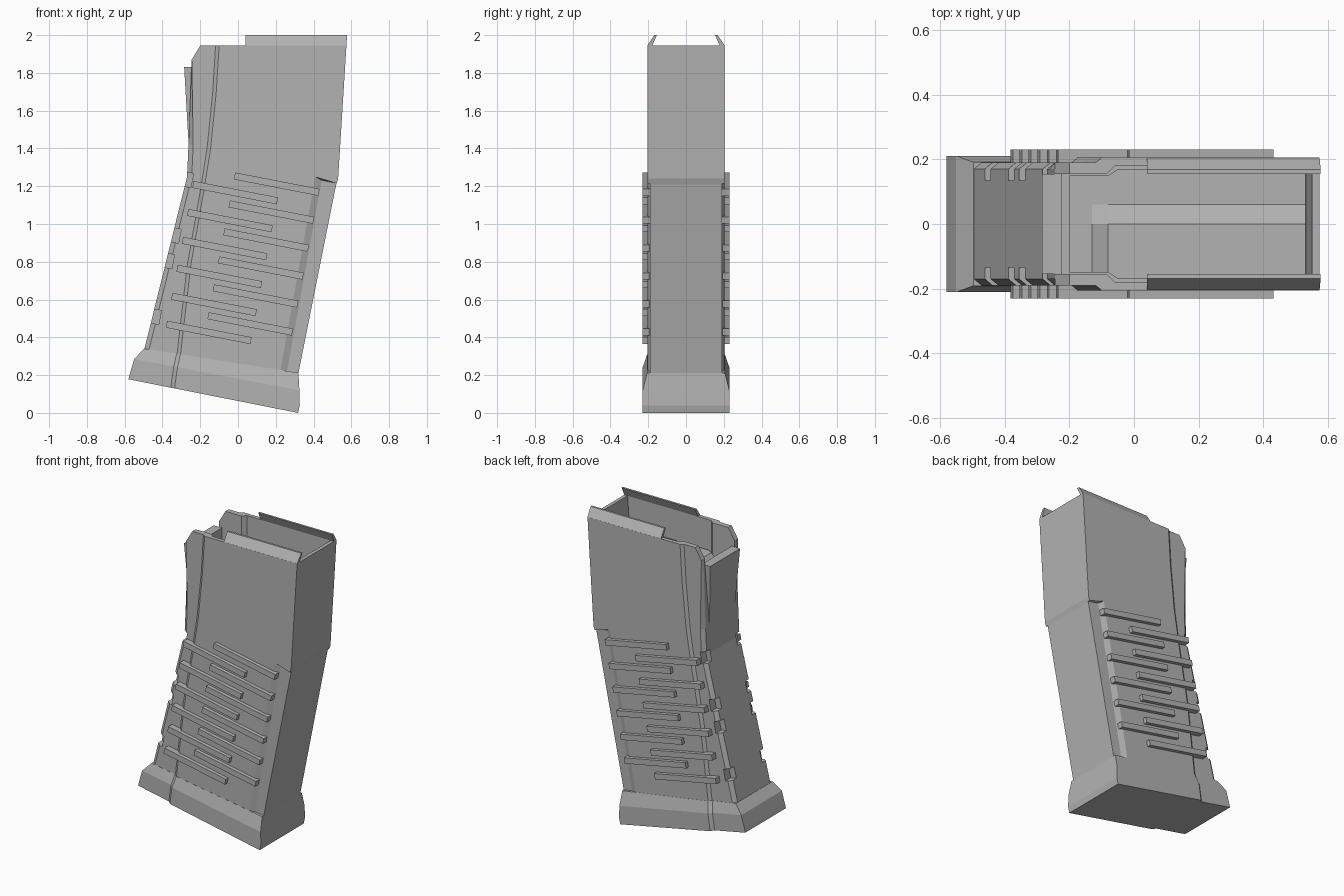
import bpy, bmesh, math
from mathutils import Matrix, Vector

if "Cube" in bpy.data.objects:
    bpy.data.objects.remove(bpy.data.objects["Cube"])

GREY = bpy.data.materials.new("matte grey")
GREY.use_nodes = True
GREY.diffuse_color = (0.45, 0.45, 0.45, 1)
GREY.node_tree.nodes["Principled BSDF"].inputs["Base Color"].default_value = (0.45, 0.45, 0.45, 1)
TILT = math.radians(11)


def finish(name, bm):
    bmesh.ops.recalc_face_normals(bm, faces=bm.faces)
    mesh = bpy.data.meshes.new(name)
    bm.to_mesh(mesh)
    bm.free()
    mesh.materials.append(GREY)
    ob = bpy.data.objects.new(name, mesh)
    bpy.context.collection.objects.link(ob)
    return ob


def loft(name, rings):
    """Closed solid through rings with equal point counts."""
    bm = bmesh.new()
    loops = [[bm.verts.new(p) for p in ring] for ring in rings]
    n = len(loops[0])
    for a, b in zip(loops, loops[1:]):
        for i in range(n):
            j = (i + 1) % n
            bm.faces.new((a[i], a[j], b[j], b[i]))
    bm.faces.new(loops[0])
    bm.faces.new(loops[-1])
    return finish(name, bm)


def side_loft(name, sections):
    """Loft across the width: (outline in x and z, y) sections."""
    return loft(name, [[(x, y, z) for x, z in pts] for pts, y in sections])


def box(name, centre, size, tilt=0.0):
    bm = bmesh.new()
    bmesh.ops.create_cube(bm, size=1)
    m = Matrix.Translation(centre) @ Matrix.Rotation(tilt, 4, 'Y') @ Matrix.Diagonal((*size, 1))
    bmesh.ops.transform(bm, matrix=m, verts=bm.verts)
    return finish(name, bm)


def cut(ob, cutter):
    mod = ob.modifiers.new("cut", 'BOOLEAN')
    mod.operation = 'DIFFERENCE'
    mod.solver = 'EXACT'
    mod.object = cutter
    bpy.context.view_layer.objects.active = ob
    bpy.ops.object.modifier_apply(modifier=mod.name)
    bpy.data.objects.remove(cutter)


# Core body with chamfered rear corners
rear = [(-0.5, 0.32), (-0.27, 1.25), (-0.262, 1.42), (-0.245, 1.87), (-0.2, 1.945)]
front = [(0.574, 1.945), (0.53, 1.24), (0.52, 1.21), (0.318, 0.2)]
outer = [(x + (0.025 if z < 1.5 else 0), z) for x, z in rear]
body = side_loft("body", [(outer + front, -0.19), (rear + front, -0.17),
                          (rear + front, 0.17), (outer + front, 0.19)])

# Open top: narrow rear bay and wide main bay
cut(body, side_loft("rear_bay", [([(-0.225, 1.66), (-0.225, 1.83), (-0.5, 1.83), (-0.5, 2.1),
                                  (0.1, 2.1), (0.1, 1.66)], y) for y in (-0.155, 0.155)]))
cut(body, loft("main_bay", [[(-0.085, -0.154, z), (-0.06, -0.179, z), (xf, -0.179, z),
                             (xf, 0.179, z), (-0.06, 0.179, z), (-0.085, 0.154, z)]
                            for z, xf in ((1.66, 0.532), (2.1, 0.56))]))

# Notches along the rear corners
for x, z in ((-0.27, 1.235), (-0.335, 0.94), (-0.37, 0.805), (-0.44, 0.51)):
    for s in (-1, 1):
        cut(body, box("notch", (x, s * 0.185, z), (0.055, 0.1, 0.075), TILT))

# Raised spine behind the opening
loft("spine", [[(xa, -hw, z), (xb, -hw, z), (xb, hw, z), (xa, hw, z)]
               for xa, xb, hw, z in ((-0.262, -0.235, 0.13, 1.43), (-0.285, -0.226, 0.155, 1.83))])

# Raised side panels, feed lips and grip ribs on both sides
seam = [(-0.31, 0.26), (-0.25, 0.78), (-0.18, 1.18), (-0.145, 1.4), (-0.115, 1.7), (-0.1, 1.945)]
upper = [(0.574, 1.945), (0.53, 1.24), (0.522, 1.215)]
edge = [(0.41, 1.25), (0.22, 0.2)]
for s, side in ((1, "left"), (-1, "right")):
    panel_in = [(x - 0.02, z) for x, z in seam] + upper + [(x + 0.035, z - 0.02) for x, z in edge]
    side_loft(side + "_panel", [(panel_in, s * 0.189), (seam + upper + edge, s * 0.205)])

    lip = [(0.205, 1.944), (0.168, 2.0), (0.154, 2.0), (0.179, 1.944)]
    loft(side + "_lip", [[(x + (z - 1.944) * k, s * y, z) for y, z in lip]
                         for x, k in ((0.04, 0), (0.574, 0.06))])

    for i in range(6):
        for name, x, z in (("front", 0.205, 1.211), ("rear", -0.015, 1.166)):
            box(f"{side}_{name}_rib_{i + 1}", (x - 0.028 * i, s * 0.209, z - 0.148 * i),
                (0.455, 0.042, 0.037), TILT)


# Flared base, wider in front of the seam
def base_ring(xr, zr, xf, zf, xs, hw, step):
    half = [(xr, hw - step), (xs - 0.02, hw - step), (xs, hw), (xf, hw)]
    plan = half + [(x, -y) for x, y in reversed(half)]
    return [(x, y, zr + (zf - zr) * (x - xr) / (xf - xr)) for x, y in plan]


loft("base", [base_ring(-0.58, 0.178, 0.318, 0.0, -0.335, 0.229, 0.018),
              base_ring(-0.573, 0.205, 0.327, 0.04, -0.332, 0.229, 0.018),
              base_ring(-0.55, 0.285, 0.325, 0.12, -0.32, 0.229, 0.018),
              base_ring(-0.497, 0.34, 0.32, 0.212, -0.305, 0.206, 0.015)])

# Follower inside: stepped top with a sloped ridge and rear ramp
profile = [(-0.17, 1.6), (-0.17, 1.75), (0.0, 1.75), (0.06, 1.7), (0.17, 1.7), (0.17, 1.6)]
loft("follower", [[(x, max(-0.15, min(0.15, y)) if x < -0.06 else y, min(z, top)) for y, z in profile]
                  for x, top in ((-0.2, 1.7), (-0.13, 1.7), (-0.08, 1.75), (-0.05, 1.75), (0.53, 1.75))])
